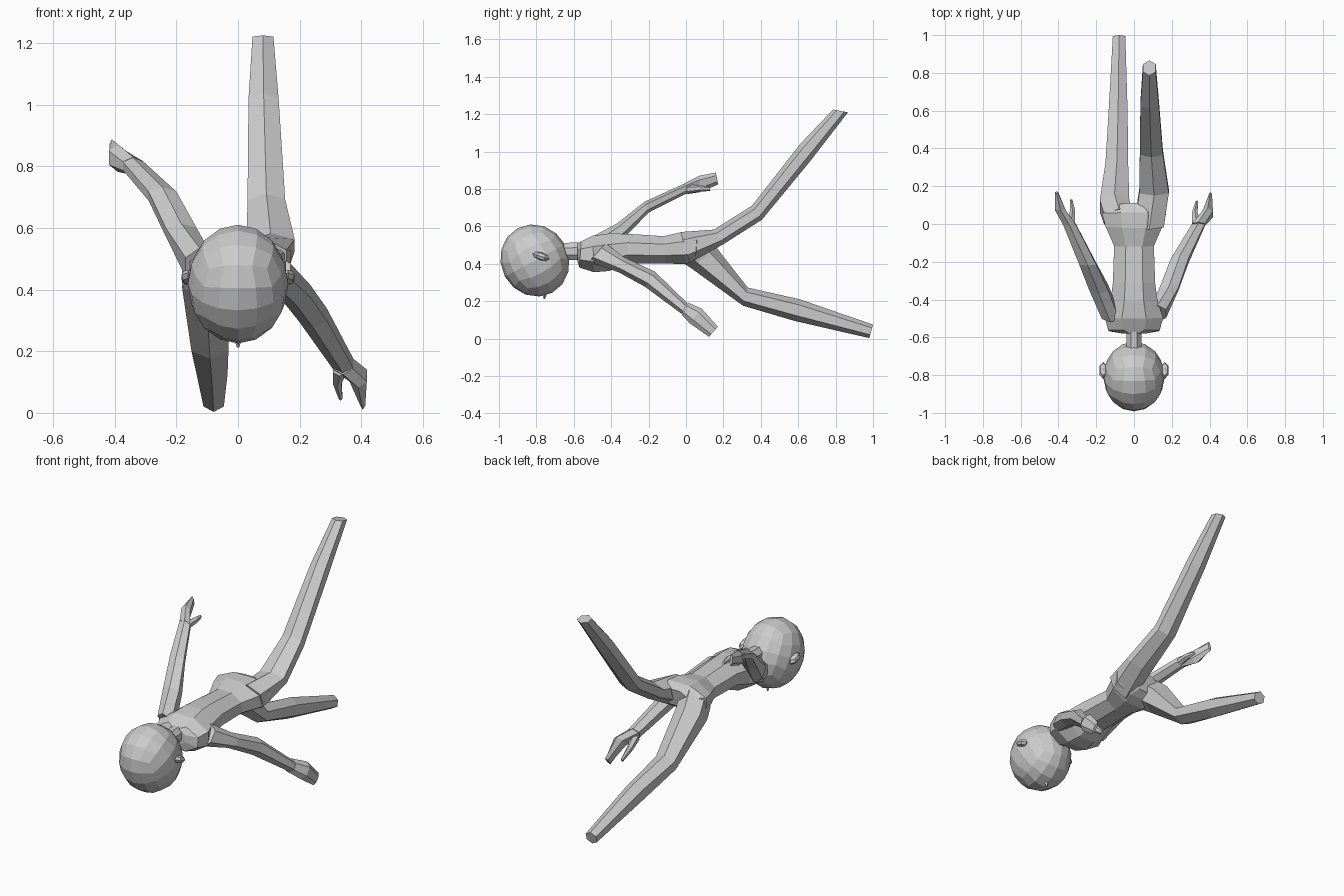
import bpy, bmesh, math
from mathutils import Vector, Matrix


def finish(bm, name):
    bmesh.ops.recalc_face_normals(bm, faces=bm.faces[:])
    me = bpy.data.meshes.new(name)
    bm.to_mesh(me)
    bm.free()
    ob = bpy.data.objects.new(name, me)
    bpy.context.collection.objects.link(ob)
    return ob


def loft(name, rings, n=6, flat=False):
    """ring = (centre x, half width, (y, z) of upper edge, (y, z) of lower edge)"""
    bm = bmesh.new()
    loops = []
    phase = math.pi / n if flat else 0
    grow = 1 / math.cos(math.pi / n) if flat else 1
    side = 1 if flat else 1 / math.cos(math.pi / n)
    for x, w, a, b in rings:
        up, lo = Vector((x, *a)), Vector((x, *b))
        c, v = (up + lo) / 2, (up - lo) / 2
        loop = []
        for i in range(n):
            t = phase + math.tau * i / n
            loop.append(bm.verts.new(c + Vector((w * grow * side * math.sin(t), 0, 0))
                                     + v * grow * math.cos(t)))
        loops.append(loop)
    for p, q in zip(loops, loops[1:]):
        for i in range(n):
            j = (i + 1) % n
            bm.faces.new((p[i], p[j], q[j], q[i]))
    bm.faces.new(loops[0])
    bm.faces.new(loops[-1])
    return finish(bm, name)


# Torso, from shoulders to pelvis
loft("torso", [
    (0, .06, (-.580, .51), (-.580, .41)),
    (0, .135, (-.560, .52), (-.570, .38)),
    (0, .155, (-.500, .55), (-.490, .355)),
    (0, .125, (-.410, .562), (-.410, .362)),
    (0, .112, (-.310, .560), (-.320, .400)),
    (0, .105, (-.120, .548), (-.110, .402)),
    (0, .150, (-.020, .570), (.000, .398)),
    (0, .170, (.060, .572), (.050, .420)),
    (0, .090, (.110, .550), (.090, .450)),
], 8, True)

# Neck
loft("neck", [(0, .04, (-.70, .51), (-.70, .42)),
              (0, .04, (-.56, .515), (-.56, .42))], 8, True)

# Legs: one raised, one lowered
loft("raised_leg", [
    (.080, .078, (-.030, .570), (.020, .405)),
    (.106, .078, (.150, .583), (.200, .505)),
    (.092, .061, (.353, .711), (.406, .636)),
    (.083, .049, (.610, 1.040), (.665, .950)),
    (.081, .034, (.786, 1.225), (.866, 1.210)),
])
loft("lowered_leg", [
    (-.080, .078, (.080, .560), (-.030, .415)),
    (-.103, .078, (.160, .490), (.030, .375)),
    (-.091, .060, (.330, .273), (.305, .176)),
    (-.084, .050, (.610, .210), (.580, .095)),
    (-.079, .033, (1.000, .075), (.980, .003)),
])

# Arms and thumbs
loft("raised_arm", [
    (-.125, .045, (-.520, .535), (-.450, .410)),
    (-.185, .050, (-.370, .615), (-.310, .560)),
    (-.245, .045, (-.220, .733), (-.200, .674)),
    (-.340, .034, (-.010, .828), (.000, .775)),
])
loft("raised_hand", [
    (-.340, .034, (-.010, .830), (.000, .772)),
    (-.390, .028, (.075, .872), (.070, .782)),
    (-.409, .008, (.160, .888), (.172, .824)),
])
loft("raised_thumb", [
    (-.335, .022, (.000, .820), (.000, .775)),
    (-.325, .014, (.070, .822), (.070, .785)),
    (-.332, .006, (.125, .812), (.130, .790)),
])
loft("lowered_arm", [
    (.125, .045, (-.430, .510), (-.520, .410)),
    (.185, .050, (-.330, .435), (-.360, .355)),
    (.243, .046, (-.166, .358), (-.220, .278)),
    (.340, .034, (.005, .192), (-.020, .130)),
])
loft("lowered_hand", [
    (.340, .034, (.010, .193), (-.020, .125)),
    (.390, .028, (.085, .160), (.020, .082)),
    (.405, .008, (.170, .064), (.123, .010)),
])
loft("lowered_thumb", [
    (.330, .022, (.010, .165), (-.015, .120)),
    (.322, .014, (.070, .120), (.045, .085)),
    (.333, .006, (.125, .060), (.110, .040)),
])

# Head: rounded cube, tilted face down
bm = bmesh.new()
bmesh.ops.create_cube(bm, size=2)
bmesh.ops.subdivide_edges(bm, edges=bm.edges[:], cuts=3, use_grid_fill=True)
tilt = Matrix.Rotation(math.radians(28), 4, 'X')
for v in bm.verts:
    p = Vector([math.tan(c * math.pi / 4) for c in v.co]).normalized()
    v.co = tilt @ Vector((p.x * .163, p.y * .182, p.z * .196)) + Vector((0, -.808, .418))
finish(bm, "head")

# Ears
for s, label in ((-1, "left"), (1, "right")):
    bm = bmesh.new()
    m = (Matrix.Translation((s * .163, -.775, .44)) @ Matrix.Rotation(math.radians(-18), 4, 'X')
         @ Matrix.Diagonal((.024, .047, .021, 1)))
    bmesh.ops.create_uvsphere(bm, u_segments=6, v_segments=4, radius=1, matrix=m)
    finish(bm, label + "_ear")

# Nose
bm = bmesh.new()
bmesh.ops.create_cone(bm, cap_ends=True, segments=4, radius1=.02, radius2=.004, depth=.05,
                      matrix=Matrix.Translation((0, -.757, .238)) @ Matrix.Rotation(math.pi, 4, 'X'))
finish(bm, "nose")
